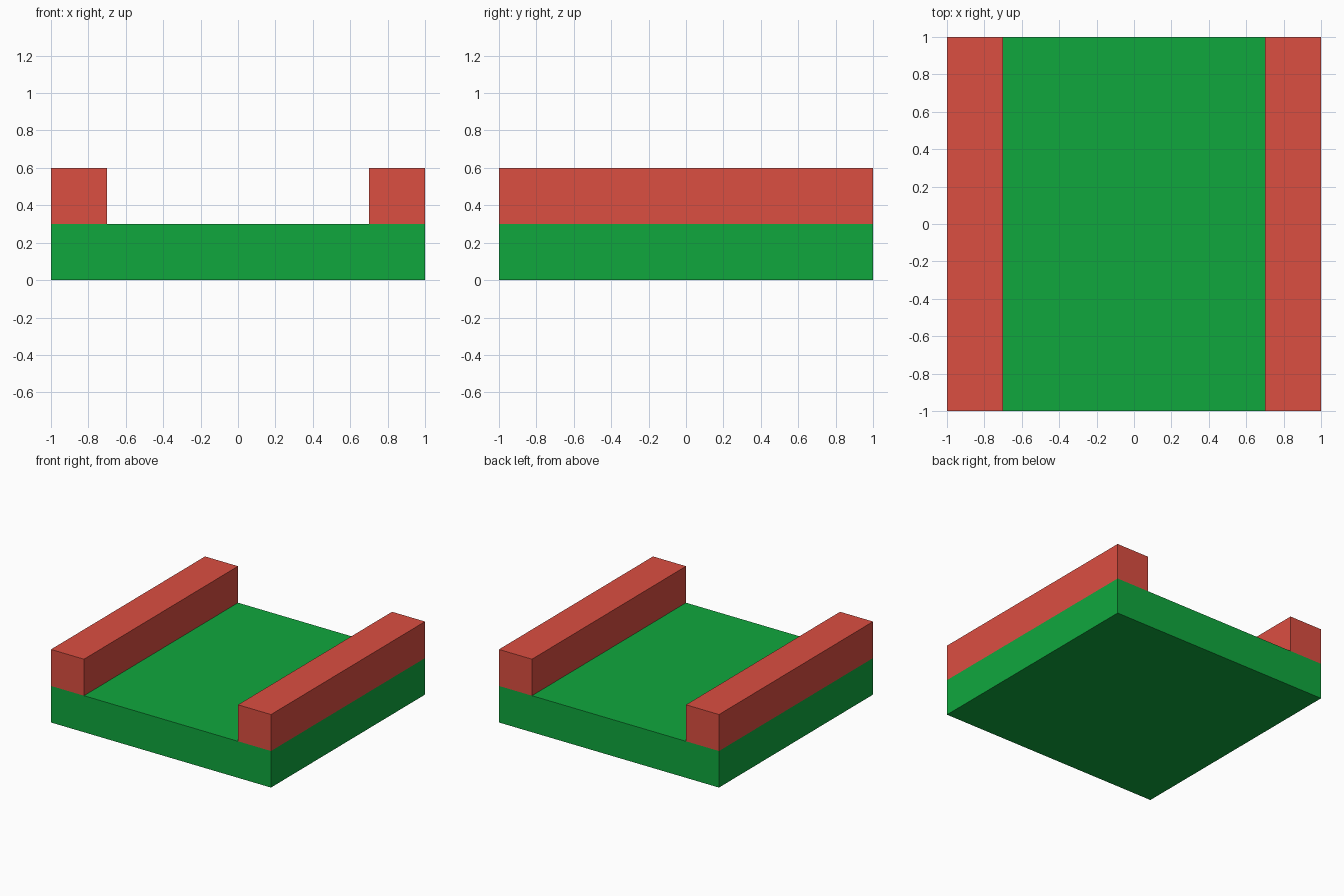
import bpy

if "Cube" in bpy.data.objects:
    bpy.data.objects.remove(bpy.data.objects["Cube"])


def material(name, color):
    mat = bpy.data.materials.new(name)
    mat.diffuse_color = (*color, 1.0)
    mat.use_nodes = True
    mat.node_tree.nodes["Principled BSDF"].inputs["Base Color"].default_value = mat.diffuse_color
    return mat


def box(name, center, size, mat):
    bpy.ops.mesh.primitive_cube_add(size=1, location=center)
    obj = bpy.context.object
    obj.name = name
    obj.scale = size
    bpy.ops.object.transform_apply(location=False, rotation=False, scale=True)
    obj.data.materials.append(mat)
    return obj


green = material("green", (0.005, 0.39, 0.048))
red = material("red", (0.71, 0.077, 0.053))

# Flat slab
box("base", (0, 0, 0.15), (2, 2, 0.3), green)

# Raised rails along both sides
for side, x in (("left", -0.85), ("right", 0.85)):
    box(f"{side}_rail", (x, 0, 0.45), (0.3, 2, 0.3), red)
